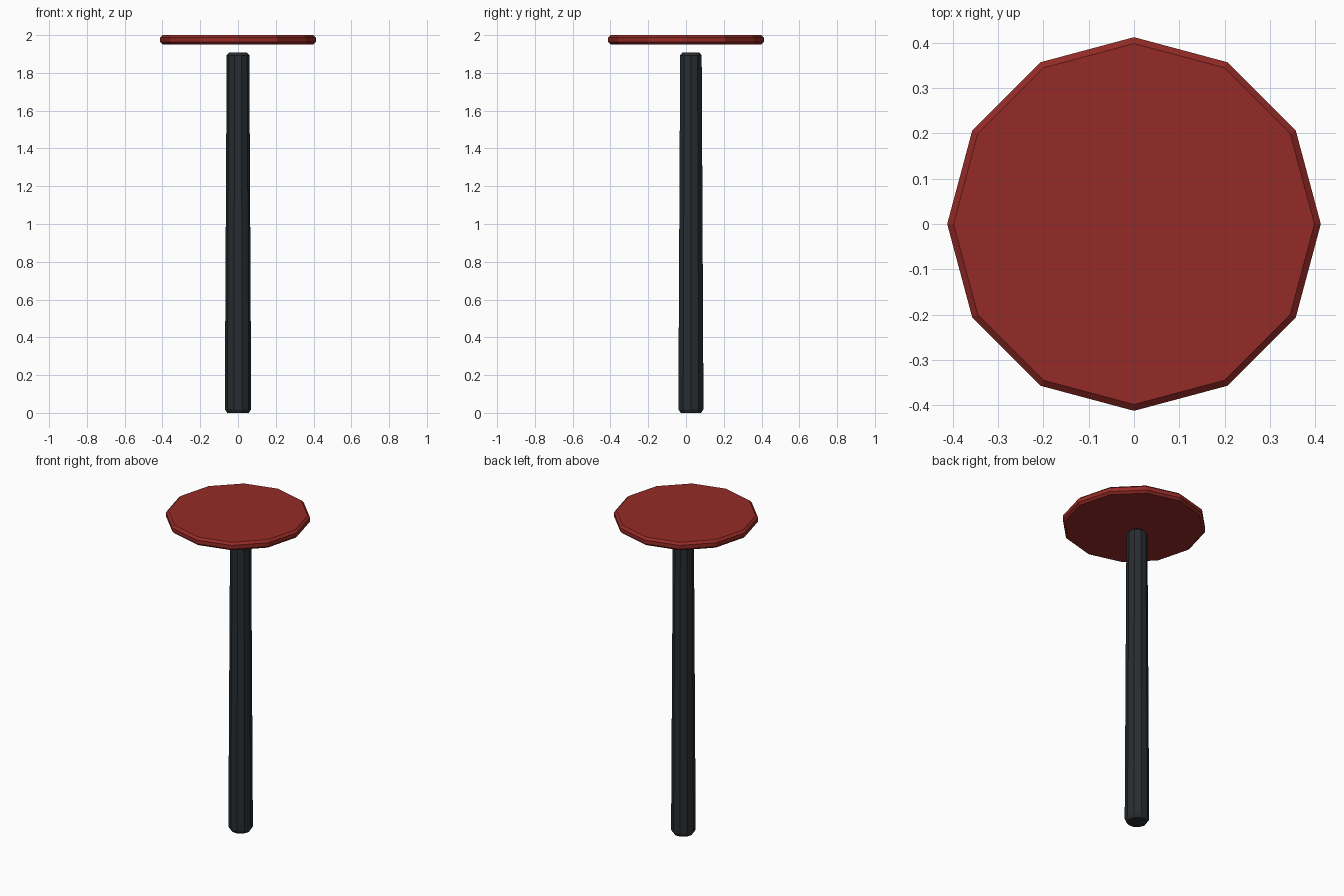
import bpy
import bmesh
import math

if "Cube" in bpy.data.objects:
    bpy.data.objects.remove(bpy.data.objects["Cube"])


def material(name, color):
    mat = bpy.data.materials.new(name)
    mat.diffuse_color = color
    mat.use_nodes = True
    mat.node_tree.nodes["Principled BSDF"].inputs["Base Color"].default_value = mat.diffuse_color
    return mat


def lathe(name, profile, sides, center, mat):
    """Flat-shaded solid from (radius, z) rings, capped at both ends."""
    bm = bmesh.new()
    rings = []
    for r, z in profile:
        angles = [2 * math.pi * i / sides for i in range(sides)]
        rings.append([bm.verts.new((r * math.cos(a), r * math.sin(a), z)) for a in angles])
    for low, high in zip(rings, rings[1:]):
        for i in range(sides):
            j = (i + 1) % sides
            bm.faces.new((low[i], low[j], high[j], high[i]))
    bm.faces.new(rings[0][::-1])
    bm.faces.new(rings[-1])
    mesh = bpy.data.meshes.new(name)
    bm.to_mesh(mesh)
    bm.free()
    mesh.materials.append(mat)
    obj = bpy.data.objects.new(name, mesh)
    obj.location = (center[0], center[1], 0)
    bpy.context.collection.objects.link(obj)
    return obj


red = material("red_paint", (0.3, 0.024, 0.02, 1))
dark = material("dark_metal", (0.022, 0.026, 0.03, 1))

# Tapered ten-sided post with chamfered ends, set slightly behind centre
lathe("post", [(0.057, 0.005), (0.07, 0.019), (0.06, 1.893), (0.048, 1.907)],
      10, (0, 0.026), dark)

# Twelve-sided disc with chamfered rims, floating just above the post
lathe("disc", [(0.398, 1.95), (0.412, 1.963), (0.412, 1.987), (0.398, 2.0)],
      12, (0, 0), red)

# Bring the foot of the post exactly to the ground
for v in bpy.data.objects["post"].data.vertices:
    if v.co.z < 0.01:
        v.co.z = 0
